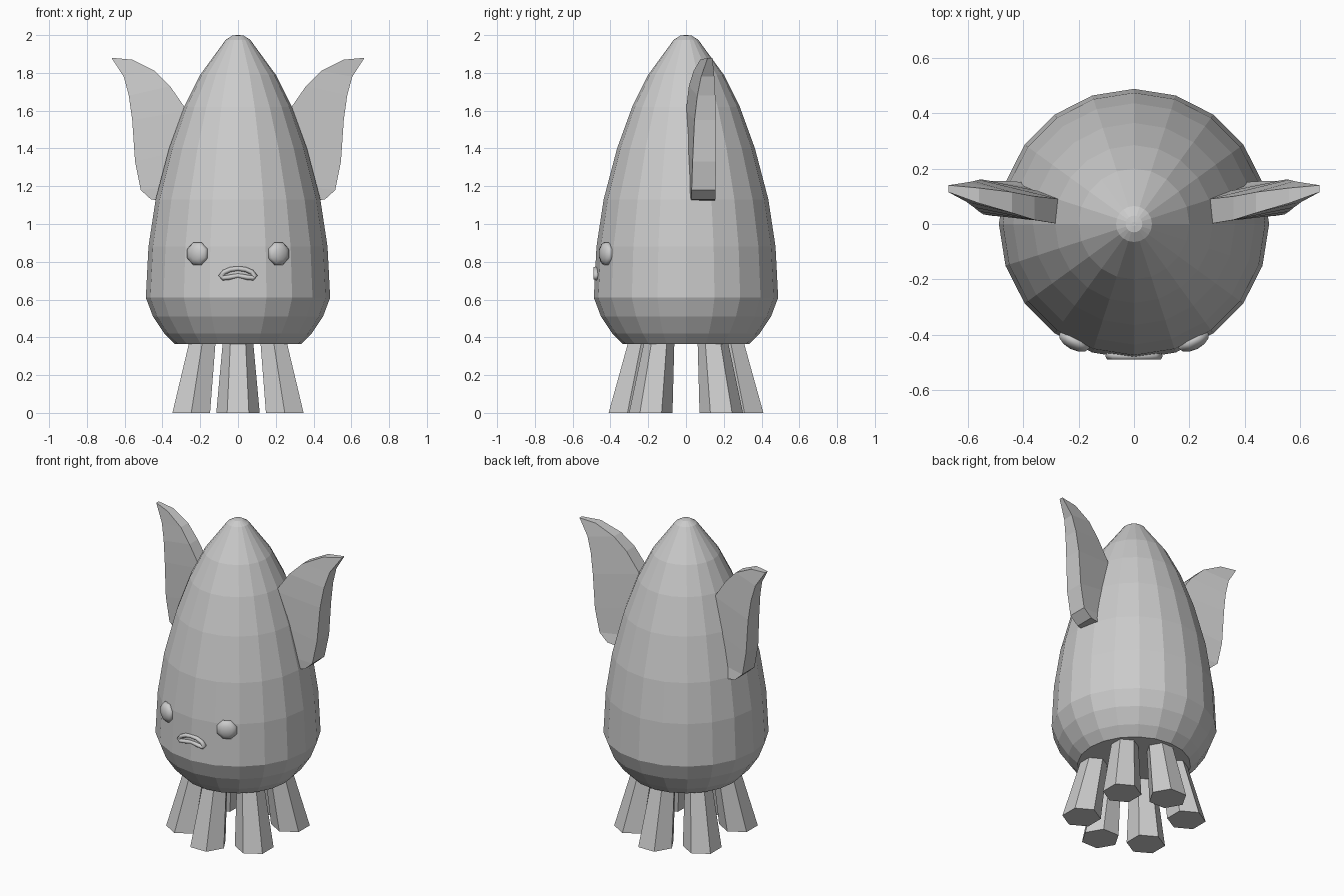
import bpy, bmesh, math
from mathutils import Matrix, Vector

if "Cube" in bpy.data.objects:
    bpy.data.objects.remove(bpy.data.objects["Cube"])

grey = bpy.data.materials.new("plain grey")
grey.diffuse_color = (0.6, 0.6, 0.6, 1)
grey.use_nodes = True
grey.node_tree.nodes["Principled BSDF"].inputs["Base Color"].default_value = grey.diffuse_color


def finish(name, bm, smooth=False):
    bmesh.ops.recalc_face_normals(bm, faces=bm.faces[:])
    mesh = bpy.data.meshes.new(name)
    bm.to_mesh(mesh)
    bm.free()
    mesh.materials.append(grey)
    for p in mesh.polygons:
        p.use_smooth = smooth
    obj = bpy.data.objects.new(name, mesh)
    bpy.context.collection.objects.link(obj)
    return obj


def loft(bm, rings, closed=False):
    """Join rings of points with quads; cap the ends unless closed on itself."""
    vs = [[bm.verts.new(p) for p in r] for r in rings]
    n = len(vs[0])
    pairs = list(zip(vs, vs[1:])) + ([(vs[-1], vs[0])] if closed else [])
    for a, b in pairs:
        for i in range(n):
            j = (i + 1) % n
            bm.faces.new((a[i], a[j], b[j], b[i]))
    if not closed:
        bm.faces.new(vs[0])
        bm.faces.new(vs[-1])


def ring(cx, cy, z, r, n, phase):
    return [(cx + r * math.cos(phase + 2 * math.pi * i / n),
             cy + r * math.sin(phase + 2 * math.pi * i / n), z) for i in range(n)]


# Body: twenty-sided lathe
profile = [(0.335, 0.365), (0.39, 0.42), (0.45, 0.51), (0.488, 0.61), (0.474, 0.88),
           (0.436, 1.13), (0.365, 1.4), (0.285, 1.62), (0.2, 1.79), (0.065, 1.975), (0.03, 1.997),
           (0.008, 2.0)]
bm = bmesh.new()
loft(bm, [ring(0, 0, z, r, 20, math.pi / 2) for r, z in profile])
finish("body", bm)

# Legs: six splayed, tapered hexagonal prisms
for i, deg in enumerate((37, 90, 143, 217, 270, 323)):
    a = math.radians(deg)
    c, s = math.cos(a), math.sin(a)
    phase = 0 if deg in (90, 270) else math.pi / 2
    bm = bmesh.new()
    loft(bm, [ring(0.31 * c, 0.31 * s, 0, 0.115, 6, phase),
              ring(0.235 * c, 0.235 * s, 0.38, 0.08, 6, phase)])
    finish("leg_%d" % (i + 1), bm)

# Ears: curved fins, each row is (x, z, front y, back y) on the outer and inner edges
outer = [(0.46, 1.13, .03, .155), (0.515, 1.18, .03, .155), (0.545, 1.33, .035, .16),
         (0.56, 1.55, .045, .16), (0.578, 1.68, .06, .155), (0.605, 1.78, .08, .15),
         (0.67, 1.88, .115, .14)]
inner = [(0.38, 1.12, .02, .15), (0.3, 1.2, .01, .12), (0.25, 1.4, 0, .1),
         (0.27, 1.6, 0, .09), (0.36, 1.73, .015, .1), (0.44, 1.81, .04, .115),
         (0.56, 1.87, .075, .13)]
for side, label in ((-1, "left"), (1, "right")):
    bm = bmesh.new()
    loft(bm, [[(side * o[0], o[2], o[1]), (side * o[0], o[3], o[1]),
               (side * n[0], n[3], n[1]), (side * n[0], n[2], n[1])]
              for o, n in zip(outer, inner)])
    finish("ear_" + label, bm)

    # Eyes: flattened spheres lying on the body
    bm = bmesh.new()
    bmesh.ops.create_uvsphere(bm, u_segments=8, v_segments=6, radius=0.065)
    turn = math.radians(27) * side
    bm.transform(Matrix.Translation((side * 0.215, -0.422, 0.843))
                 @ Matrix.Rotation(turn, 4, 'Z') @ Matrix.Rotation(math.pi / 2, 4, 'X')
                 @ Matrix.Rotation(math.pi / 8, 4, 'Z') @ Matrix.Diagonal((1, 1, 0.5, 1)))
    finish("eye_" + label, bm, True)

# Mouth: thin tube around an arched outline
half = [(0, 0.764), (0.04, 0.759), (0.073, 0.745), (0.091, 0.725), (0.08, 0.714), (0.05, 0.717), (0, 0.727)]
path = half + [(-x, z) for x, z in half[-2:0:-1]]
bm = bmesh.new()
tubes = []
for i, (x, z) in enumerate(path):
    p, q = path[i - 1], path[(i + 1) % len(path)]
    t = Vector((q[0] - p[0], 0, q[1] - p[1])).normalized()
    side_dir = Vector((t.z, 0, -t.x))
    centre = Vector((x, -0.476, z))
    tubes.append([centre + 0.013 * math.cos(k * math.pi / 3) * side_dir
                  + Vector((0, 0.016 * math.sin(k * math.pi / 3), 0)) for k in range(6)])
loft(bm, tubes, closed=True)
finish("mouth", bm, True)
